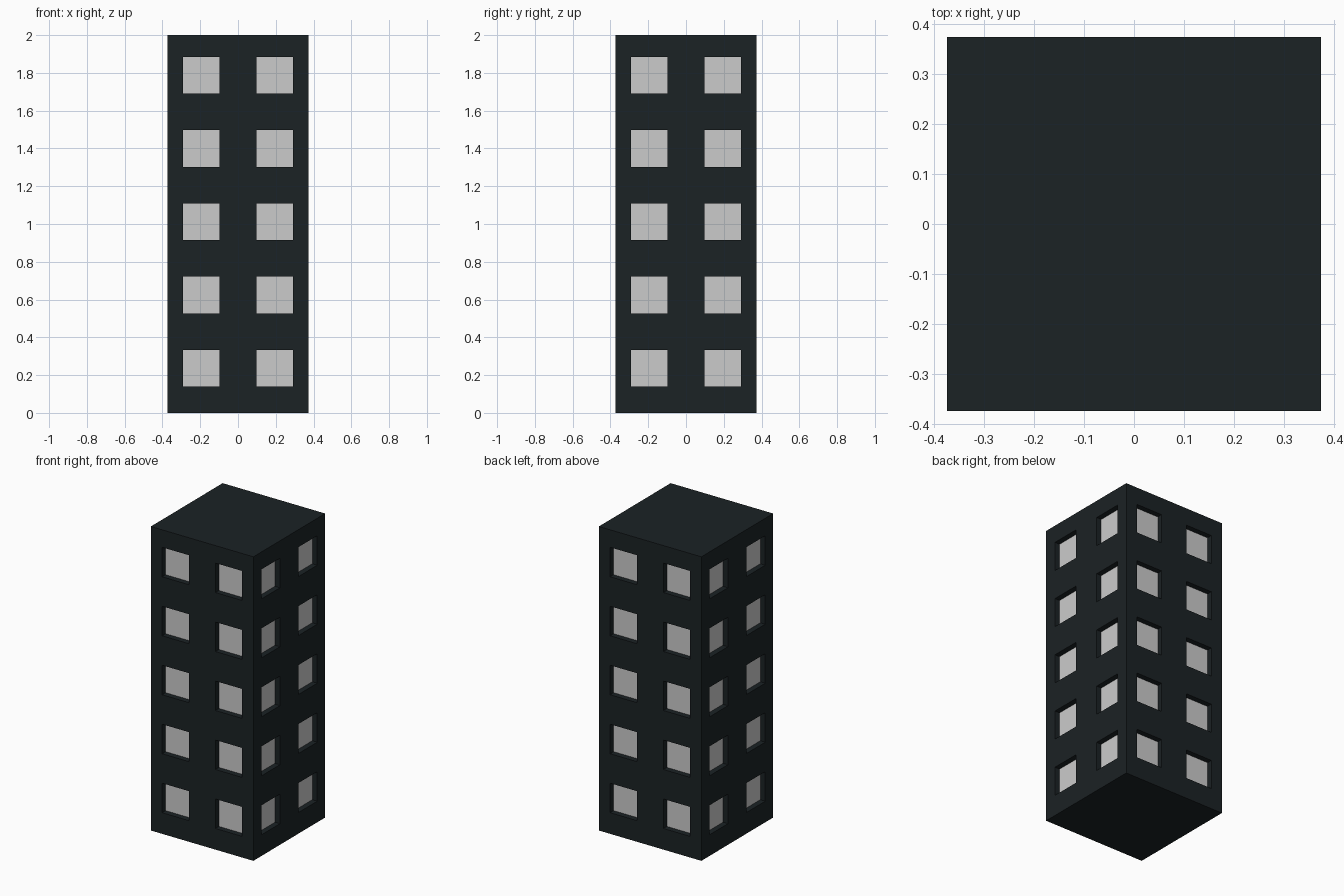
import bpy, bmesh
from mathutils import Vector

if "Cube" in bpy.data.objects:
    bpy.data.objects.remove(bpy.data.objects["Cube"])

HALF, HEIGHT = 0.373, 2.0
IN, OUT = 0.097, 0.291          # window edges either side of centre
SIZE = OUT - IN
DEPTH = 0.036                   # window recess
ROWS = [0.236 + 0.388 * i for i in range(5)]


def finish(bm, name, color=None):
    mesh = bpy.data.meshes.new(name)
    bm.to_mesh(mesh)
    bm.free()
    obj = bpy.data.objects.new(name, mesh)
    bpy.context.collection.objects.link(obj)
    if color:
        mat = bpy.data.materials.new(name + "_paint")
        mat.diffuse_color = color
        mat.use_nodes = True
        mat.node_tree.nodes["Principled BSDF"].inputs["Base Color"].default_value = mat.diffuse_color
        mesh.materials.append(mat)


def cut(bm, co, no):
    bmesh.ops.bisect_plane(bm, geom=bm.verts[:] + bm.edges[:] + bm.faces[:],
                           plane_co=co, plane_no=no)


# Tower block, scored along every window edge
body = bmesh.new()
bmesh.ops.create_cube(body, size=1)
for v in body.verts:
    v.co = Vector((v.co.x * 2 * HALF, v.co.y * 2 * HALF, (v.co.z + 0.5) * HEIGHT))
for u in (-OUT, -IN, IN, OUT):
    cut(body, (u, 0, 0), (1, 0, 0))
    cut(body, (0, u, 0), (0, 1, 0))
for z in ROWS:
    for edge in (z - SIZE / 2, z + SIZE / 2):
        cut(body, (0, 0, edge), (0, 0, 1))
body.normal_update()


def is_window(face):
    if abs(face.normal.z) > 0.5:
        return False
    c = face.calc_center_median()
    across = abs(c.x if abs(face.normal.y) > 0.5 else c.y)
    return IN < across < OUT and any(abs(c.z - z) < 0.01 for z in ROWS)


# Recess the window cells, and lift their back faces off as separate panes
openings = [f for f in body.faces if is_window(f)]
normals = [f.normal.copy() for f in openings]
backs = bmesh.ops.extrude_discrete_faces(body, faces=openings)["faces"]
panes = bmesh.new()
for face, normal in zip(backs, normals):
    for v in face.verts:
        v.co -= normal * DEPTH
    panes.faces.new([panes.verts.new(v.co) for v in face.verts])
bmesh.ops.delete(body, geom=backs, context='FACES_ONLY')

finish(body, "tower_walls", (0.011, 0.016, 0.018, 1))
finish(panes, "window_panes")
